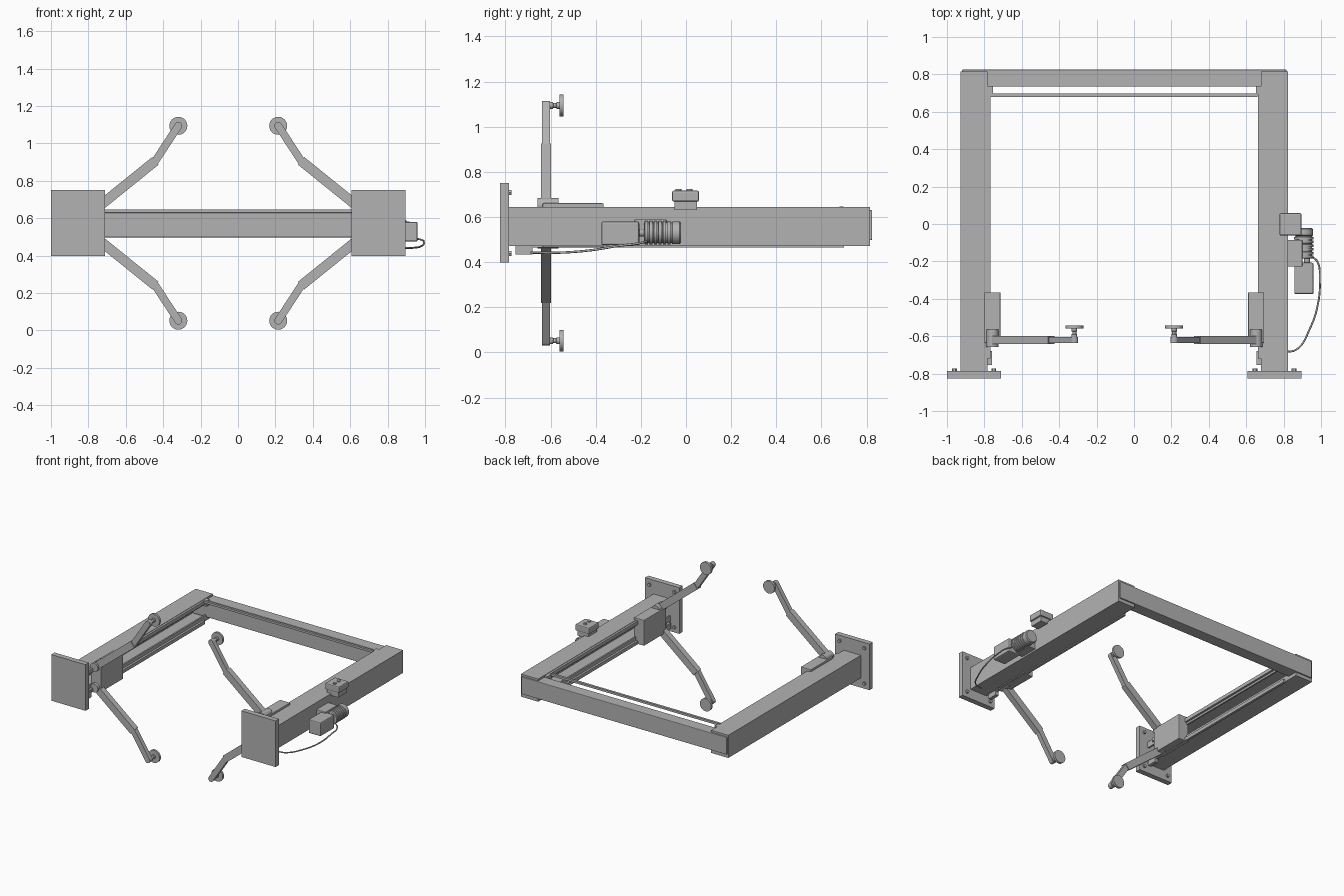
import bpy, bmesh, math
from mathutils import Vector

cube = bpy.data.objects.get("Cube")
if cube:
    bpy.data.objects.remove(cube, do_unlink=True)

grey = bpy.data.materials.new("plain grey steel")
grey.use_nodes = True
grey.diffuse_color = (0.45, 0.45, 0.45, 1)
grey.node_tree.nodes["Principled BSDF"].inputs["Base Color"].default_value = (0.45, 0.45, 0.45, 1)

MID_X, MID_Z = -0.052, 0.573   # symmetry lines of the lift


def finish(name, bm, bevel=0):
    mesh = bpy.data.meshes.new(name)
    bmesh.ops.recalc_face_normals(bm, faces=bm.faces)
    bm.to_mesh(mesh)
    bm.free()
    mesh.materials.append(grey)
    ob = bpy.data.objects.new(name, mesh)
    bpy.context.collection.objects.link(ob)
    if bevel:
        mod = ob.modifiers.new("rounded edges", 'BEVEL')
        mod.width, mod.segments = bevel, 2
    return ob


def box(name, x, y, z, bevel=0):
    """Box from (low, high) pairs."""
    bm = bmesh.new()
    bmesh.ops.create_cube(bm, size=1)
    for v in bm.verts:
        v.co = Vector([(r[0] + r[1]) / 2 + c * (r[1] - r[0]) for c, r in zip(v.co, (x, y, z))])
    return finish(name, bm, bevel)


def prism(name, points, y):
    """Extrude an x-z outline along y."""
    bm = bmesh.new()
    face = bm.faces.new([bm.verts.new((px, y[0], pz)) for px, pz in points])
    out = bmesh.ops.extrude_face_region(bm, geom=[face])
    for v in out["geom"]:
        if isinstance(v, bmesh.types.BMVert):
            v.co.y = y[1]
    return finish(name, bm)


def lathe(name, center, profile, axis='Y', sides=32):
    """Turn (radius, offset) steps about an axis through the centre."""
    bm = bmesh.new()
    rings = []
    for r, t in profile:
        ring = []
        for i in range(sides):
            a = math.tau * i / sides
            u, w = r * math.cos(a), r * math.sin(a)
            p = (u, t, w) if axis == 'Y' else (u, w, t)
            ring.append(bm.verts.new(Vector(center) + Vector(p)))
        rings.append(ring)
    for a, b in zip(rings, rings[1:]):
        for i in range(sides):
            j = (i + 1) % sides
            bm.faces.new((a[i], a[j], b[j], b[i]))
    bm.faces.new(rings[0])
    bm.faces.new(rings[-1])
    ob = finish(name, bm)
    bpy.ops.object.select_all(action='DESELECT')
    ob.select_set(True)
    bpy.context.view_layer.objects.active = ob
    bpy.ops.object.shade_smooth_by_angle(angle=math.radians(35))
    return ob


def bar(name, a, b, width, y):
    """Flat arm between two x-z points."""
    a, b = Vector(a), Vector(b)
    d = (b - a).normalized()
    n = Vector((-d.y, d.x)) * width / 2
    return prism(name, [a + n, b + n, b - n, a - n], y)


for side, label in ((-1, "right"), (1, "left")):
    def sx(d):
        return MID_X + side * d

    def span(a, b):
        return tuple(sorted((sx(a), sx(b))))

    # Floor plate and its bolts
    box(label + "_base_plate", span(0.658, 0.948), (-0.825, -0.785), (0.398, 0.75))
    for dx in (-0.105, 0.105):
        for dz in (-0.135, 0.135):
            lathe(label + "_anchor_bolt", (sx(0.803 + dx), -0.786, 0.574 + dz),
                  [(0.013, 0), (0.013, 0.014)], sides=6)

    # Post: C channel, open toward the middle
    t, lo, hi = 0.012, 0.472, 0.645
    outline = [(0.731, lo), (0.876, lo), (0.876, hi), (0.731, hi), (0.731, hi - 0.045),
               (0.731 + t, hi - 0.045), (0.731 + t, hi - t), (0.876 - t, hi - t),
               (0.876 - t, lo + t), (0.731 + t, lo + t), (0.731 + t, lo + 0.045),
               (0.731, lo + 0.045)]
    prism(label + "_post", [(sx(d), z) for d, z in outline], (-0.785, 0.812))
    box(label + "_post_cap", span(0.731, 0.876), (0.80, 0.815), (lo, hi))

    # Guide strips on the channel lips
    for z in ((0.464, 0.49), (0.615, 0.642)):
        box(label + "_guide_strip", span(0.715, 0.733), (-0.72, 0.70), z)
    box(label + "_cable_bracket", span(0.703, 0.74), (0.695, 0.737), (0.60, 0.642))
    box(label + "_lower_stop", span(0.708, 0.735), (-0.755, -0.68), (0.435, 0.48))

    # Carriage
    box(label + "_carriage", span(0.662, 0.748), (-0.635, -0.365), (0.465, 0.661), 0.004)

    # Two swing arms per carriage
    for up, level in ((1, "upper"), (-1, "lower")):
        name = label + "_" + level

        def at(d, z):
            return (sx(d), MID_Z + up * z)
        pivot, elbow, tip = at(0.705, 0.079), at(0.39, 0.333), at(0.267, 0.521)
        lathe(name + "_arm_pivot", (pivot[0], 0, pivot[1]), [(0.033, -0.657), (0.033, -0.565)])
        bar(name + "_outer_arm", pivot, elbow, 0.053, (-0.642, -0.598))
        inner_start = Vector(elbow) + (Vector(elbow) - Vector(tip)) * 0.06
        bar(name + "_inner_arm", inner_start, tip, 0.041, (-0.637, -0.603))
        lathe(name + "_arm_tip", (tip[0], 0, tip[1]), [(0.0205, -0.637), (0.0205, -0.603)])
        # Threaded post and round lifting pad
        lathe(name + "_lifting_pad", (tip[0], 0, tip[1]),
              [(0.015, -0.605), (0.015, -0.59), (0.011, -0.588), (0.011, -0.575), (0.015, -0.573),
               (0.015, -0.56), (0.048, -0.56), (0.048, -0.543)])

# Crossbeam and safety bar
box("crossbeam", (-0.92, 0.815), (0.735, 0.825), (0.498, 0.63), 0.004)
box("safety_bar", (-0.77, 0.66), (0.68, 0.698), (0.631, 0.647))

# Power unit: mounting block, tank, finned motor
box("pump_block", (0.818, 0.90), (-0.228, -0.085), (0.485, 0.59), 0.004)
box("oil_tank", (0.857, 0.96), (-0.375, -0.207), (0.475, 0.58), 0.008)
lathe("tank_neck", (0.925, 0, 0.53), [(0.016, -0.21), (0.016, -0.18)])
fins = [(0.04, -0.185)]
for i in range(6):
    y = -0.182 + i * 0.02
    fins += [(0.052, y), (0.052, y + 0.013), (0.045, y + 0.014), (0.045, y + 0.019)]
fins += [(0.05, -0.06), (0.05, -0.028), (0.044, -0.022)]
lathe("motor", (0.908, 0, 0.53), fins)

# Switch box on the post
box("switch_pedestal", (0.79, 0.884), (-0.052, 0.048), (0.63, 0.675))
box("switch_box", (0.778, 0.896), (-0.062, 0.058), (0.668, 0.717), 0.008)
for y in (-0.033, 0.016):
    lathe("switch_button", (0.84, y, 0.715), [(0.013, 0), (0.013, 0.01)], 'Z', 20)

# Hydraulic hose
curve = bpy.data.curves.new("hydraulic_hose", 'CURVE')
curve.dimensions = '3D'
curve.bevel_depth, curve.bevel_resolution, curve.resolution_u = 0.005, 2, 8
path = [(0.81, -0.685, 0.443), (0.87, -0.67, 0.442), (0.94, -0.56, 0.442), (0.985, -0.42, 0.453),
        (0.993, -0.3, 0.472), (0.98, -0.2, 0.485), (0.95, -0.175, 0.492)]
spline = curve.splines.new('BEZIER')
spline.bezier_points.add(len(path) - 1)
for p, co in zip(spline.bezier_points, path):
    p.co = co
    p.handle_left_type = p.handle_right_type = 'AUTO'
curve.materials.append(grey)
bpy.context.collection.objects.link(bpy.data.objects.new("hydraulic_hose", curve))
